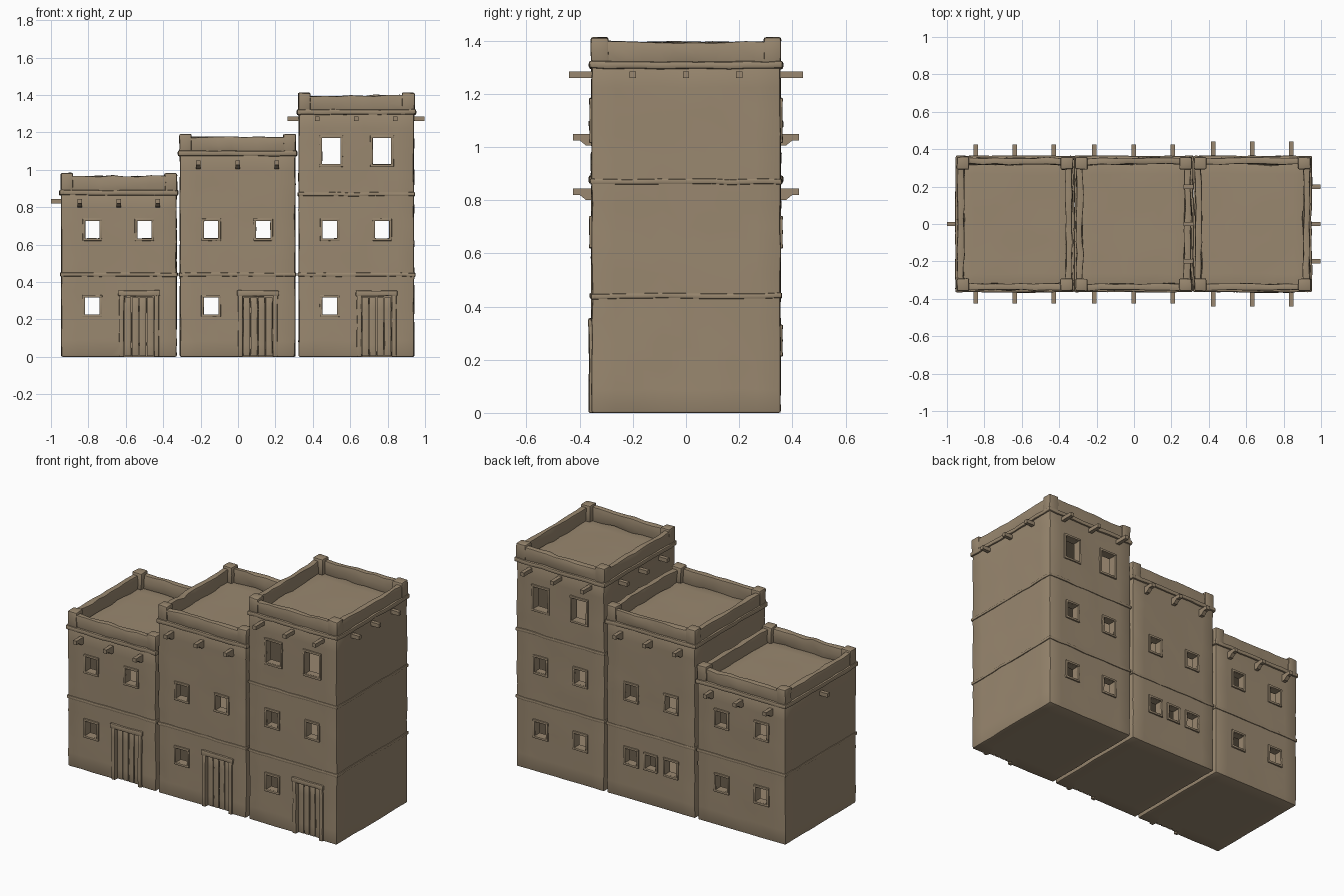
import bpy, bmesh, math
from mathutils import Vector, noise

old = bpy.data.objects.get("Cube")
if old:
    bpy.data.objects.remove(old, do_unlink=True)

clay = bpy.data.materials.new("tan clay")
clay.use_nodes = True
COLOUR = (0.32, 0.245, 0.16, 1)
clay.diffuse_color = COLOUR
bsdf = clay.node_tree.nodes["Principled BSDF"]
bsdf.inputs["Base Color"].default_value = COLOUR
bsdf.inputs["Roughness"].default_value = 0.9

DEPTH = 0.355      # half depth of every house
HALF = 0.308       # half width of every house
WALL = 0.045


def finish(name, bm):
    mesh = bpy.data.meshes.new(name)
    bm.to_mesh(mesh)
    bm.free()
    obj = bpy.data.objects.new(name, mesh)
    bpy.context.collection.objects.link(obj)
    mesh.materials.append(clay)
    return obj


def smooth(obj, angle=35):
    bpy.ops.object.select_all(action="DESELECT")
    obj.select_set(True)
    bpy.context.view_layer.objects.active = obj
    bpy.ops.object.shade_smooth_by_angle(angle=math.radians(angle))


def add_box(bm, lo, hi):
    lo, hi = Vector(lo), Vector(hi)
    verts = bmesh.ops.create_cube(bm, size=1)["verts"]
    for v in verts:
        v.co = (lo + hi) / 2 + v.co * (hi - lo)


def rough_box(name, lo, hi, rough=0.004, bevel=0.005, step=0.07):
    """Box with softened edges and a hand-plastered, uneven surface."""
    bm = bmesh.new()
    add_box(bm, lo, hi)
    if bevel:
        bmesh.ops.bevel(bm, geom=bm.edges[:], offset=bevel, segments=2,
                        profile=0.5, affect="EDGES")
    for axis in range(3):
        count = int((hi[axis] - lo[axis]) / step)
        normal = Vector([float(i == axis) for i in range(3)])
        for i in range(1, count + 1):
            at = lo[axis] + (hi[axis] - lo[axis]) * i / (count + 1)
            bmesh.ops.bisect_plane(bm, geom=bm.verts[:] + bm.edges[:] + bm.faces[:],
                                   plane_co=normal * at, plane_no=normal)
    for v in bm.verts:
        shift = noise.noise_vector(v.co * 13) * rough
        if v.co.z < 0.01:
            shift.z = 0
        v.co += shift
    obj = finish(name, bm)
    smooth(obj)
    return obj


def cut(obj, boxes):
    """Subtract a list of boxes that do not touch each other."""
    bm = bmesh.new()
    for lo, hi in boxes:
        add_box(bm, lo, hi)
    cutter = finish("cutter", bm)
    cutter.hide_render = True
    mod = obj.modifiers.new("cut", "BOOLEAN")
    mod.operation, mod.solver, mod.object = "DIFFERENCE", "EXACT", cutter
    bpy.context.view_layer.objects.active = obj
    bpy.ops.object.modifier_apply(modifier="cut")
    bpy.data.objects.remove(cutter, do_unlink=True)


def ring(name, cx, z0, z1, out, thick, rough, bevel=0.005):
    """Four bars around a house, reaching 'out' past its walls."""
    x, y = HALF + out, DEPTH + out
    for side, word in ((-1, "right"), (1, "left")):
        a, b = sorted((side * x, side * (x - thick)))
        rough_box(f"{name}_{word}", (cx + a, -y, z0), (cx + b, y, z1), rough, bevel)
    for side, word in ((-1, "front"), (1, "back")):
        a, b = sorted((side * y, side * (y - thick)))
        rough_box(f"{name}_{word}", (cx - x, a, z0), (cx + x, b, z1), rough, bevel)


def window_frame(name, x, z, w, h, side):
    """Low plaster rim around an opening."""
    e, y = 0.014, side * DEPTH
    for dx in (-1, 1):
        c = x + dx * (w + e) / 2
        rough_box(name + "_jamb", (c - e / 2, y - 0.008, z - h / 2 - e),
                  (c + e / 2, y + 0.008, z + h / 2 + e), 0.002, 0.003)
    for dz in (-1, 1):
        c = z + dz * (h + e) / 2
        rough_box(name + "_ledge", (x - w / 2 - e, y - 0.009, c - e / 2),
                  (x + w / 2 + e, y + 0.009, c + e / 2), 0.002, 0.003)


def beam(name, base, direction, length, bracket):
    """Roof beam poking out of a wall, with an optional wedge under it."""
    d = Vector(direction)
    s = Vector((-d.y, d.x, 0)) * 0.012
    bm = bmesh.new()
    top, low = Vector((0, 0, 0.012)), Vector((0, 0, -0.012))
    profile = [d * -0.03 + top, d * length + top, d * length + low]
    if bracket:
        profile += [d * length * 0.65 + low, d * length * 0.3 + low * 2.6, d * -0.03 + low * 2.8]
    else:
        profile += [d * -0.03 + low]
    sides = [[bm.verts.new(Vector(base) + p + s * k) for p in profile] for k in (-1, 1)]
    bm.faces.new(sides[0])
    bm.faces.new(sides[1][::-1])
    for i in range(len(profile)):
        j = (i + 1) % len(profile)
        bm.faces.new((sides[0][j], sides[0][i], sides[1][i], sides[1][j]))
    bmesh.ops.recalc_face_normals(bm, faces=bm.faces[:])
    finish(name, bm)


def door(name, x):
    """Plank door in a recess with posts and a lintel."""
    y = -DEPTH
    for i in range(4):
        c = x - 0.06 + i * 0.04
        rough_box(name + "_plank", (c - 0.018, y + 0.012, 0.004),
                  (c + 0.018, y + 0.032, 0.318), 0.002, 0.003)
    for side in (-1, 1):
        c = x + side * 0.093
        rough_box(name + "_post", (c - 0.013, y - 0.01, 0),
                  (c + 0.013, y + 0.02, 0.335), 0.003)
    rough_box(name + "_lintel", (x - 0.112, y - 0.012, 0.325),
              (x + 0.112, y + 0.02, 0.355), 0.004)


def house(name, cx, top, floors, beam_z, reach, bracket, back_extra):
    x0, x1 = cx - HALF, cx + HALF
    # Window list: x, z, width, height, cut through the front as well
    windows = [(cx - 0.142, 0.272, 0.078, 0.09, True),
               (cx + 0.137, 0.272, 0.078, 0.09, False)]
    windows += [(cx + dx, 0.68, 0.076, 0.092, True) for dx in (-0.142, 0.137)]
    if len(floors) > 2:
        windows += [(cx + dx, 1.1, 0.098, 0.14, True) for dx in (-0.134, 0.137)]
    if back_extra:
        windows.append((cx, 0.272, 0.07, 0.085, False))

    # Hollow walls with one room per storey
    walls = rough_box(name + "_walls", (x0, -DEPTH, 0), (x1, DEPTH, top), 0.005, 0.008, 0.09)
    levels = floors + [top]
    cut(walls, [((x0 + WALL, -DEPTH + WALL, a + 0.02), (x1 - WALL, DEPTH - WALL, b - 0.02))
                for a, b in zip(levels, levels[1:])])
    holes = []
    for x, z, w, h, through in windows:
        start = -DEPTH - 0.05 if through else DEPTH - 0.12
        holes.append(((x - w / 2, start, z - h / 2), (x + w / 2, DEPTH + 0.05, z + h / 2)))
        for side in ((-1, 1) if through else (1,)):
            window_frame(name + "_window", x, z, w, h, side)
    door_x = cx + 0.108
    holes.append(((door_x - 0.082, -DEPTH - 0.05, -0.05),
                  (door_x + 0.082, -DEPTH + 0.03, 0.33)))
    cut(walls, holes)
    smooth(walls)
    door(name + "_door", door_x)

    # Storey bands, roof trim and parapet with corner posts
    for z in floors[1:]:
        ring(name + "_band", cx, z - 0.01, z + 0.01, 0.005, 0.02, 0.005)
    ring(name + "_trim", cx, top - 0.016, top + 0.012, 0.01, 0.03, 0.005, 0.008)
    ring(name + "_parapet", cx, top, top + 0.086, -0.002, 0.034, 0.01)
    for sx in (-1, 1):
        for sy in (-1, 1):
            px, py = cx + sx * (HALF - 0.03), sy * (DEPTH - 0.03)
            rough_box(name + "_corner_post", (px - 0.033, py - 0.033, top),
                      (px + 0.033, py + 0.033, top + 0.102), 0.005, 0.008)

    # Beams along the front and back
    for dx in (-0.21, 0, 0.208):
        for sy in (-1, 1):
            beam(name + "_beam", (cx + dx, sy * DEPTH, beam_z), (0, sy, 0), reach, bracket)


house("low_house", -0.637, 0.88, [0, 0.44], 0.832, 0.07, True, False)
house("middle_house", -0.002, 1.09, [0, 0.44], 1.037, 0.07, True, True)
house("tall_house", 0.633, 1.31, [0, 0.44, 0.87], 1.272, 0.085, False, False)

# Side beams
for y in (-0.2, 0, 0.2):
    beam("tall_house_left_beam", (0.941, y, 1.272), (1, 0, 0), 0.055, False)
    beam("tall_house_right_beam", (0.325, y, 1.272), (-1, 0, 0), 0.06, False)
beam("low_house_right_beam", (-0.945, 0, 0.832), (-1, 0, 0), 0.055, False)
